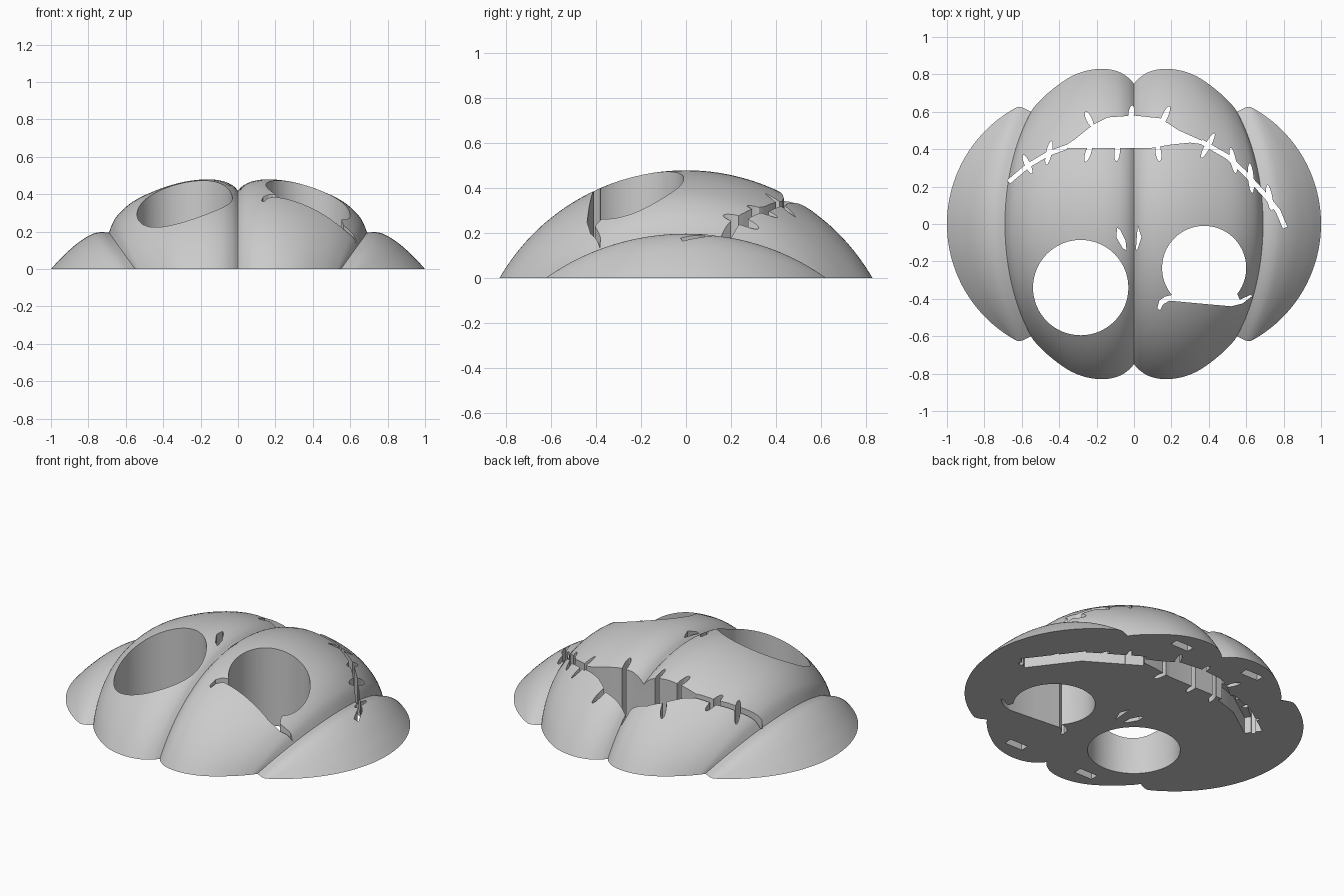
import bpy, bmesh, math
from mathutils import Vector

cube = bpy.data.objects.get("Cube")
if cube:
    bpy.data.objects.remove(cube, do_unlink=True)

grey = bpy.data.materials.new("plain grey")
grey.use_nodes = True
COLOUR = (0.6, 0.6, 0.6, 1)
grey.diffuse_color = COLOUR
grey.node_tree.nodes["Principled BSDF"].inputs["Base Color"].default_value = COLOUR


def link_mesh(name, bm):
    bmesh.ops.recalc_face_normals(bm, faces=bm.faces)
    mesh = bpy.data.meshes.new(name)
    bm.to_mesh(mesh)
    bm.free()
    mesh.materials.append(grey)
    obj = bpy.data.objects.new(name, mesh)
    bpy.context.collection.objects.link(obj)
    return obj


def spline(points, steps):
    """Catmull-Rom curve through points of any dimension."""
    pts = [Vector(p) for p in points]
    pts = [2 * pts[0] - pts[1]] + pts + [2 * pts[-1] - pts[-2]]
    out = []
    for a, b, c, d in zip(pts, pts[1:], pts[2:], pts[3:]):
        for i in range(steps):
            t = i / steps
            out.append(0.5 * (2 * b + (c - a) * t + (2 * a - 5 * b + 4 * c - d) * t * t
                              + (3 * b - a - 3 * c + d) * t ** 3))
    return out + [pts[-2]]


# Each lobe: crest x, crest z, rim x, rim y of its ribs
INNER = [(0, .42, 0, .75), (.03, .448, .03, .782), (.08, .47, .085, .815), (.16, .48, .17, .83),
         (.28, .468, .27, .815), (.42, .428, .36, .775), (.56, .362, .46, .70),
         (.65, .28, .53, .63), (.69, .2, .55, .6)]
OUTER = [(.69, .195, .55, .6), (.74, .197, .59, .62), (.79, .182, .61, .625),
         (.86, .137, .623, .625), (.94, .065, .63, .622), (1, 0, .635, .62)]
half = spline(INNER, 4)[:-1] + spline(OUTER, 5)
ribs = [Vector((-r[0], r[1], -r[2], r[3])) for r in reversed(half[1:])] + half


def rib_points(rib, count=40):
    """Circular arc from front rim over the crest to the back rim."""
    px, pz, bx, by = rib
    rise = Vector((px - bx, pz))
    h = rise.length
    radius = (by * by + h * h) / (2 * h)
    span = math.asin(min(1, by / radius))
    for i in range(count + 1):
        a = span * (2 * i / count - 1)
        f = (radius * math.cos(a) - radius + h) / h
        z = 0 if i in (0, count) else max(0, rise.y * f)
        yield (bx + rise.x * f, radius * math.sin(a), z)


# Domed body lofted across the ribs, closed by a flat base
bm = bmesh.new()
grid = [[bm.verts.new(p) for p in rib_points(r)] for r in ribs]
for a, b in zip(grid, grid[1:]):
    for i in range(len(a) - 1):
        bm.faces.new((a[i], b[i], b[i + 1], a[i + 1]))
rim = [c[0] for c in grid] + grid[-1][1:-1] + [c[-1] for c in reversed(grid)] + grid[0][-2:0:-1]
bm.faces.new(rim)
body = link_mesh("pumpkin_body", bm)

cutters = []


def cut(name, outline, low=-0.1, high=0.8):
    """Vertical prism removed from the body."""
    bm = bmesh.new()
    base = bm.faces.new([bm.verts.new((x, y, low)) for x, y in outline])
    top = bmesh.ops.extrude_face_region(bm, geom=[base])["geom"]
    bmesh.ops.translate(bm, vec=(0, 0, high - low),
                        verts=[v for v in top if isinstance(v, bmesh.types.BMVert)])
    obj = link_mesh(name, bm)
    obj.hide_render = True
    cutters.append(obj)


def arc(x, y, r, start, end, n):
    return [(x + r * math.cos(math.radians(start + (end - start) * i / n)),
             y + r * math.sin(math.radians(start + (end - start) * i / n))) for i in range(n + 1)]


def ribbon(path, width):
    """Outline of a strip following a path."""
    left, right = [], []
    for i, p in enumerate(path):
        d = (Vector(path[min(i + 1, len(path) - 1)]) - Vector(path[max(i - 1, 0)])).normalized()
        n = Vector((-d.y, d.x)) * width / 2
        left.append(Vector(p) + n)
        right.append(Vector(p) - n)
    return left + right[::-1]


def oval(x, y, length, width, lean):
    """Slim oval whose long axis leans clockwise from +y."""
    a = math.radians(lean)
    out = []
    for i in range(16):
        t = math.tau * i / 16
        u, v = width / 2 * math.cos(t), length / 2 * math.sin(t)
        out.append((x + u * math.cos(a) + v * math.sin(a), y - u * math.sin(a) + v * math.cos(a)))
    return out


# Eyes: one round, one with a drooping lid
cut("round_eye", arc(-.285, -.34, .255, 0, 360, 64)[:-1])
LID = [(.165, -.388), (.135, -.41), (.125, -.45), (.14, -.462), (.155, -.43), (.19, -.41),
       (.35, -.425), (.52, -.44), (.58, -.425), (.635, -.383), (.62, -.38), (.565, -.405)]
cut("lidded_eye", arc(.375, -.235, .225, -38, 220, 48) + LID)

# Nostrils
cut("right_nostril", [(-.09, -.02), (-.075, -.03), (-.045, -.09), (-.04, -.14), (-.06, -.13), (-.095, -.07)])
cut("left_nostril", [(.02, -.01), (.04, -.07), (.02, -.13), (.01, -.14), (.015, -.07)])

# Mouth: open middle with a thin seam running to each side
cut("mouth_opening", [(-.39, .405), (-.1, .405), (.08, .405), (.2, .425), (.3, .435), (.42, .42),
                      (.33, .46), (.24, .5), (.14, .565), (0, .58), (-.14, .57), (-.22, .53), (-.32, .45)])
RIGHT_SEAM = [(-.67, .225), (-.57, .31), (-.46, .375), (-.36, .412)]
LEFT_SEAM = [(.36, .44), (.5, .36), (.6, .265), (.7, .155), (.77, .07), (.808, -.02)]
cut("right_seam", ribbon(RIGHT_SEAM, .024))
cut("left_seam", ribbon(LEFT_SEAM, .026))

# Wider recesses beneath the seams
cut("right_seam_recess", ribbon([(-.66, .235), (-.46, .375), (-.3, .43)], .1), high=.1)
cut("left_seam_recess", ribbon([(.3, .45), (.6, .265), (.8, 0)], .1), high=.1)

# Stitches: x, y, length, lean
STITCHES = [(-.57, .32, .11, -25), (-.455, .38, .13, 12), (-.24, .56, .09, -25), (-.015, .59, .09, 8),
            (.165, .575, .12, 25), (-.245, .38, .1, 18), (-.09, .385, .1, 5), (.13, .385, .1, -8),
            (.395, .42, .15, 28), (.53, .34, .14, -12), (.625, .245, .16, -5), (.725, .14, .14, -10)]
for x, y, length, lean in STITCHES:
    cut("stitch", oval(x, y, length, .03, lean))

# Small mounting pockets in the base
for sx in (-1, 1):
    for sy in (-1, 1):
        cut("mount_pocket", [(sx * .25 + u * .06, sy * .71 + v * .025)
                             for u, v in ((-1, -1), (1, -1), (1, 1), (-1, 1))], high=.05)

# Carve the body and drop the cutters
for c in cutters:
    mod = body.modifiers.new(c.name, "BOOLEAN")
    mod.operation, mod.solver, mod.object = "DIFFERENCE", "EXACT", c
bpy.context.view_layer.update()
carved = bpy.data.meshes.new_from_object(body.evaluated_get(bpy.context.evaluated_depsgraph_get()))
body.modifiers.clear()
body.data = carved
for c in cutters:
    bpy.data.objects.remove(c, do_unlink=True)

bpy.ops.object.select_all(action="DESELECT")
body.select_set(True)
bpy.context.view_layer.objects.active = body
bpy.ops.object.shade_smooth_by_angle(angle=math.radians(30))
